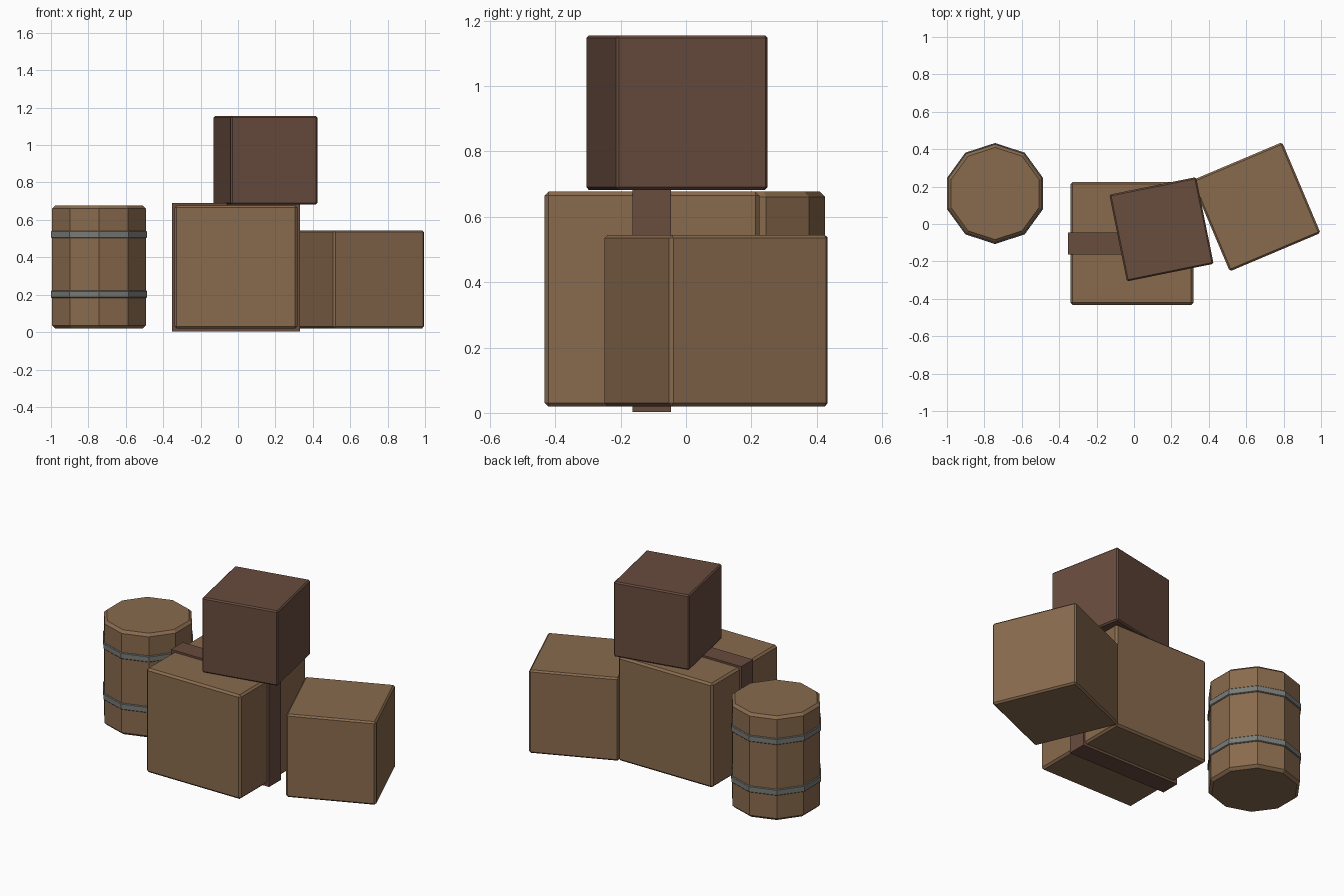
import bpy, bmesh, math
from mathutils import Matrix

if "Cube" in bpy.data.objects:
    bpy.data.objects.remove(bpy.data.objects["Cube"])


def material(name, rgb):
    m = bpy.data.materials.new(name)
    m.diffuse_color = (*rgb, 1)
    m.use_nodes = True
    m.node_tree.nodes["Principled BSDF"].inputs["Base Color"].default_value = m.diffuse_color
    return m


WOOD = material("wood", (0.25, 0.145, 0.075))
DARK = material("dark_wood", (0.14, 0.072, 0.048))
IRON = material("iron", (0.19, 0.20, 0.185))


def finish(name, bm, loc, rot, mat, bevel):
    if bevel:
        # Chamfer only the rim edges of cylinders, all edges of boxes
        edges = [e for e in bm.edges if e.calc_face_angle(0) > math.radians(50)]
        bmesh.ops.bevel(bm, geom=edges, offset=bevel, segments=1, affect='EDGES')
    me = bpy.data.meshes.new(name)
    bm.to_mesh(me)
    bm.free()
    me.materials.append(mat)
    ob = bpy.data.objects.new(name, me)
    ob.location = loc
    ob.rotation_euler.z = rot
    bpy.context.collection.objects.link(ob)
    return ob


def box(name, loc, size, rot, mat, bevel=0.0):
    bm = bmesh.new()
    bmesh.ops.create_cube(bm, size=1, matrix=Matrix.Diagonal((*size, 1)))
    return finish(name, bm, loc, rot, mat, bevel)


def drum(name, loc, radius, depth, mat, bevel):
    bm = bmesh.new()
    bmesh.ops.create_cone(bm, cap_ends=True, segments=10, radius1=radius,
                          radius2=radius, depth=depth,
                          matrix=Matrix.Rotation(math.pi / 2, 4, 'Z'))
    # Put a corner on the +y axis
    top = max(v.co.y for v in bm.verts)
    if top < radius * 0.99:
        bmesh.ops.rotate(bm, verts=bm.verts, matrix=Matrix.Rotation(math.pi / 10, 3, 'Z'))
    return finish(name, bm, loc, 0, mat, bevel)


# Crates
box("large_crate", (-0.011, -0.104, 0.348), (0.658, 0.658, 0.658), 0, WOOD, 0.012)
box("side_crate", (0.652, 0.092, 0.282), (0.527, 0.527, 0.525), 0.4, WOOD, 0.01)
box("top_crate", (0.147, -0.028, 0.919), (0.473, 0.473, 0.473), -0.2 + 0.4, DARK, 0.008)

# Strap wrapped round the large crate
box("crate_strap", (-0.011, -0.105, 0.346), (0.686, 0.118, 0.686), 0, DARK)

# Barrel with two hoops
drum("barrel", (-0.743, 0.163, 0.348), 0.263, 0.658, WOOD, 0.016)
for i, z in enumerate((0.202, 0.522)):
    drum(f"barrel_hoop_{i + 1}", (-0.743, 0.163, z), 0.27, 0.039, IRON, 0.004)
